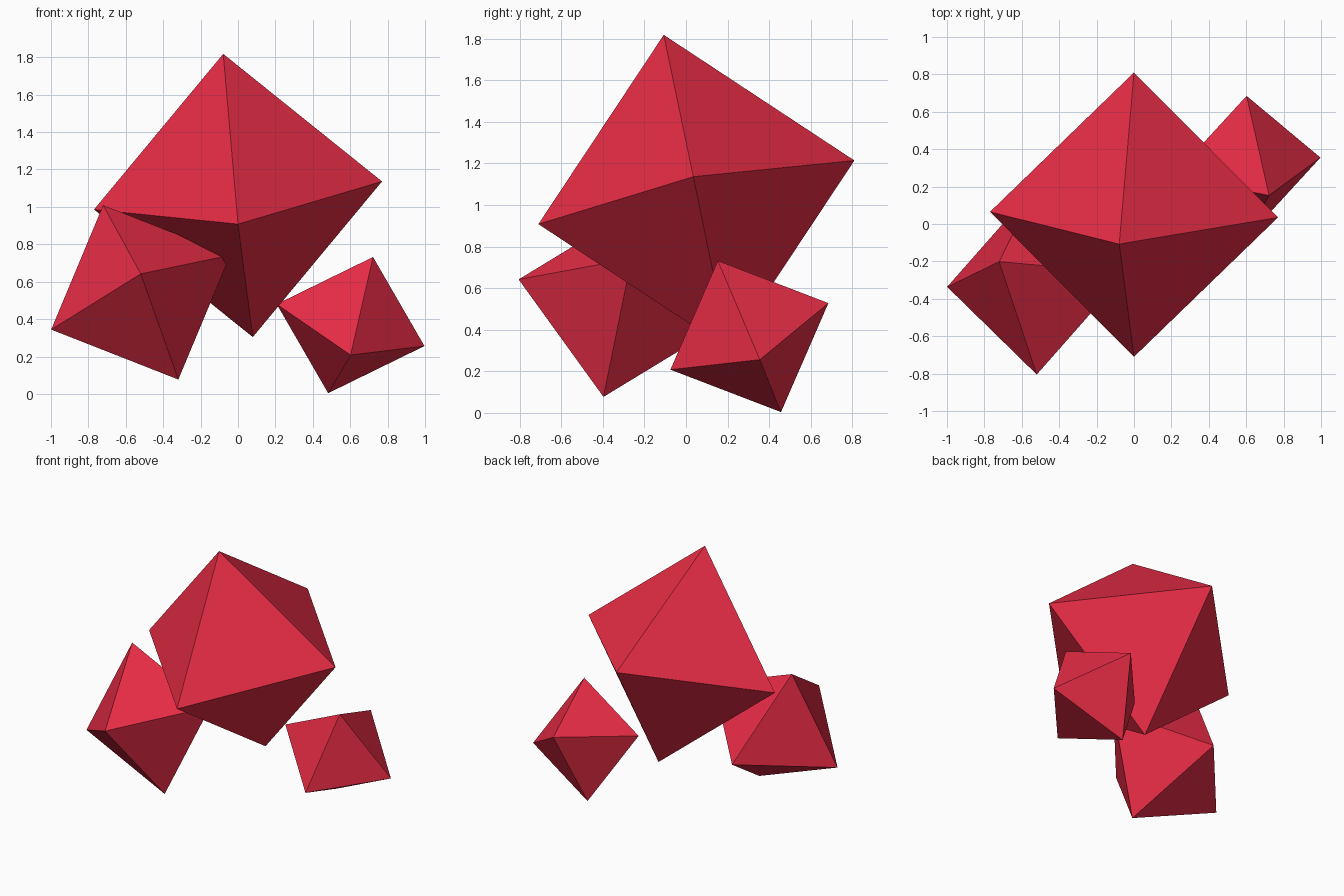
import bpy, bmesh
from mathutils import Vector

if "Cube" in bpy.data.objects:
    bpy.data.objects.remove(bpy.data.objects["Cube"])

red = bpy.data.materials.new("red_crystal")
red.diffuse_color = (0.8, 0.025, 0.06, 1)
red.use_nodes = True
red.node_tree.nodes["Principled BSDF"].inputs["Base Color"].default_value = red.diffuse_color


def octahedron(name, centre, right, back, up):
    """Flat-faced crystal: six tips at centre +/- three half-axes."""
    c = Vector(centre)
    bm = bmesh.new()
    for axis in (right, back, up):
        for sign in (1, -1):
            bm.verts.new(c + sign * Vector(axis))
    bmesh.ops.convex_hull(bm, input=bm.verts)
    bmesh.ops.recalc_face_normals(bm, faces=bm.faces)
    mesh = bpy.data.meshes.new(name)
    bm.to_mesh(mesh)
    bm.free()
    mesh.materials.append(red)
    obj = bpy.data.objects.new(name, mesh)
    bpy.context.collection.objects.link(obj)


# Large crystal on top
octahedron("large_crystal", (0, 0.05, 1.061),
           (0.77, -0.015, 0.075), (0, 0.76, 0.153), (-0.079, -0.157, 0.757))
# Medium crystal, front left
octahedron("medium_crystal", (-0.52, -0.299, 0.543),
           (0.479, 0.037, 0.199), (0, 0.506, -0.099), (-0.201, 0.098, 0.466))
# Small crystal, back right
octahedron("small_crystal", (0.602, 0.305, 0.368),
           (0.395, 0.05, -0.112), (0, 0.38, 0.16), (0.12, -0.152, 0.364))
